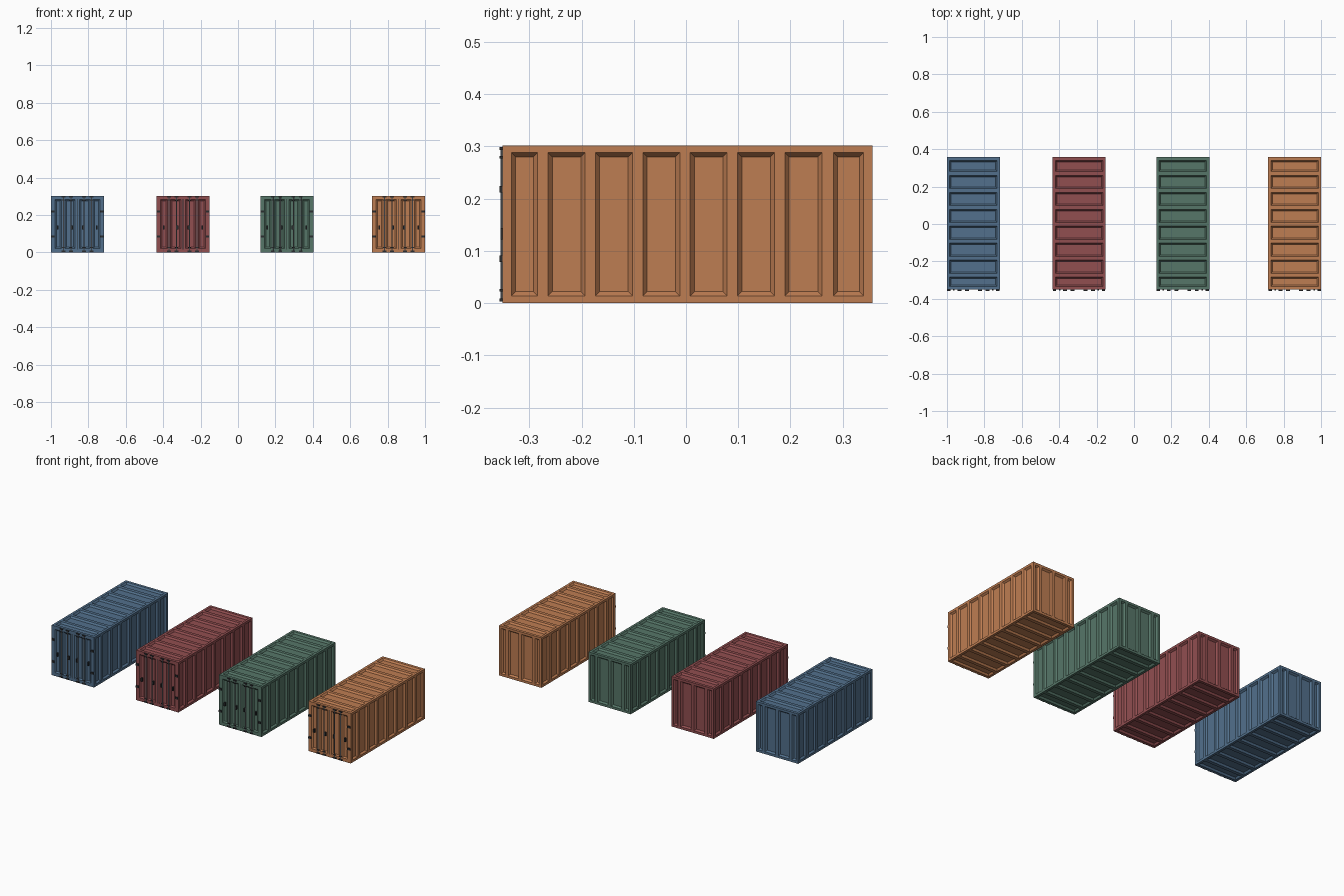
import bpy, bmesh
from mathutils import Vector

if "Cube" in bpy.data.objects:
    bpy.data.objects.remove(bpy.data.objects["Cube"])

W, Y0, Y1, H = 0.1415, -0.351, 0.357, 0.302   # half width, front, back, height
DEPTH, BEVEL = 0.010, 0.008


def material(name, rgb):
    m = bpy.data.materials.new(name)
    lin = [((c / 255 + 0.055) / 1.055) ** 2.4 for c in rgb]
    m.diffuse_color = (*lin, 1)
    m.use_nodes = True
    m.node_tree.nodes["Principled BSDF"].inputs["Base Color"].default_value = m.diffuse_color
    return m


def finish(name, bm, mat, x):
    me = bpy.data.meshes.new(name)
    bm.to_mesh(me)
    bm.free()
    me.materials.append(mat)
    ob = bpy.data.objects.new(name, me)
    ob.location.x = x
    bpy.context.collection.objects.link(ob)
    return ob


def wall(bm, at, outward, u_range, v_range, panels, v_panel, depth=DEPTH):
    """Flat wall with a row of bevelled recesses; at(u, v) gives a surface point."""
    n = Vector(outward)

    def quad(pts):
        f = bm.faces.new([bm.verts.new(p) for p in pts])
        f.normal_update()
        return f

    def rect(u0, u1, v0, v1, d=0):
        return [Vector(at(u, v)) - n * d
                for u, v in ((u0, v0), (u1, v0), (u1, v1), (u0, v1))]

    def add(pts):
        f = quad(pts)
        if f.normal.dot(n) < 0:
            f.normal_flip()

    (ua, ub), (va, vb), (pa, pb) = u_range, v_range, v_panel
    add(rect(ua, ub, va, pa))
    add(rect(ua, ub, pb, vb))
    edges = [ua] + [e for p in panels for e in p] + [ub]
    for a, b in zip(edges[::2], edges[1::2]):     # ribs
        add(rect(a, b, pa, pb))
    for a, b in panels:                           # recesses
        outer = rect(a, b, pa, pb)
        inner = rect(a + BEVEL, b - BEVEL, pa + BEVEL, pb - BEVEL, depth)
        add(inner)
        for i in range(4):
            j = (i + 1) % 4
            add([outer[i], outer[j], inner[j], inner[i]])


def box(bm, x, z, w, h, y0, y1):
    g = bmesh.ops.create_cube(bm, size=1)
    for v in g['verts']:
        v.co = Vector((x + v.co.x * w, (y0 + y1) / 2 + v.co.y * (y1 - y0), z + v.co.z * h))


# Rib layouts: long walls, and the shorter end walls
long_panels = [(-0.334, -0.284)]
long_panels += [(-0.264 + 0.0907 * i, -0.1933 + 0.0907 * i) for i in range(6)]
long_panels += [(0.282, 0.340)]
back_panels = [(-0.127, -0.099), (-0.080, -0.010), (0.010, 0.080), (0.099, 0.127)]
door_panels = [(-0.120, -0.084), (-0.066, -0.012), (0.012, 0.066), (0.084, 0.120)]

steel = material("rod grey", (122, 127, 132))
dark = material("dark fittings", (42, 44, 47))
containers = [("blue", (82, 112, 140), -0.8585), ("red", (145, 78, 80), -0.294),
              ("green", (86, 118, 104), 0.261), ("orange", (190, 125, 82), 0.8585)]

for colour, rgb, x in containers:
    paint = material(colour + " paint", rgb)

    # Ribbed body
    bm = bmesh.new()
    ys, zs, xs, zp, xp = (Y0, Y1), (0, H), (-W, W), (0.014, 0.288), (-0.127, 0.127)
    for s in (-1, 1):
        wall(bm, lambda u, v: (s * W, u, v), (s, 0, 0), ys, zs, long_panels, zp)
    for s, z in ((-1, 0), (1, H)):
        wall(bm, lambda u, v: (v, u, z), (0, 0, s), ys, xs, long_panels, xp)
    wall(bm, lambda u, v: (u, Y1, v), (0, 1, 0), xs, zs, back_panels, zp)
    wall(bm, lambda u, v: (u, Y0, v), (0, -1, 0), xs, zs, door_panels, (0.02, 0.282), 0.006)
    bmesh.ops.remove_doubles(bm, verts=bm.verts, dist=1e-5)
    finish(colour + "_container_body", bm, paint, x)

    # Door locking rods
    rods = [s * r for s in (-1, 1) for r in (0.035, 0.075)]
    bm = bmesh.new()
    for rx in rods:
        g = bmesh.ops.create_cone(bm, cap_ends=True, segments=8, radius1=0.0028,
                                  radius2=0.0028, depth=0.29)
        bmesh.ops.translate(bm, verts=g['verts'], vec=(rx, -0.3527, H / 2))
    finish(colour + "_door_rods", bm, steel, x)

    # Rod brackets, hinges, handles and the gap between the doors
    bm = bmesh.new()
    for rx in rods:
        for z, w, h in ((0.296, 0.02, 0.006), (0.279, 0.014, 0.005),
                        (0.025, 0.014, 0.005), (0.006, 0.02, 0.006)):
            box(bm, rx, z, w, h, -0.357, -0.350)
    for s in (-1, 1):
        for z in (0.218, 0.085):
            box(bm, s * 0.131, z, 0.018, 0.012, -0.357, -0.350)
        for hx in (0.028, 0.104):
            box(bm, s * hx, 0.133, 0.008, 0.022, -0.355, -0.344)
    box(bm, 0, H / 2, 0.003, 0.27, -0.3515, -0.350)
    finish(colour + "_door_fittings", bm, dark, x)
